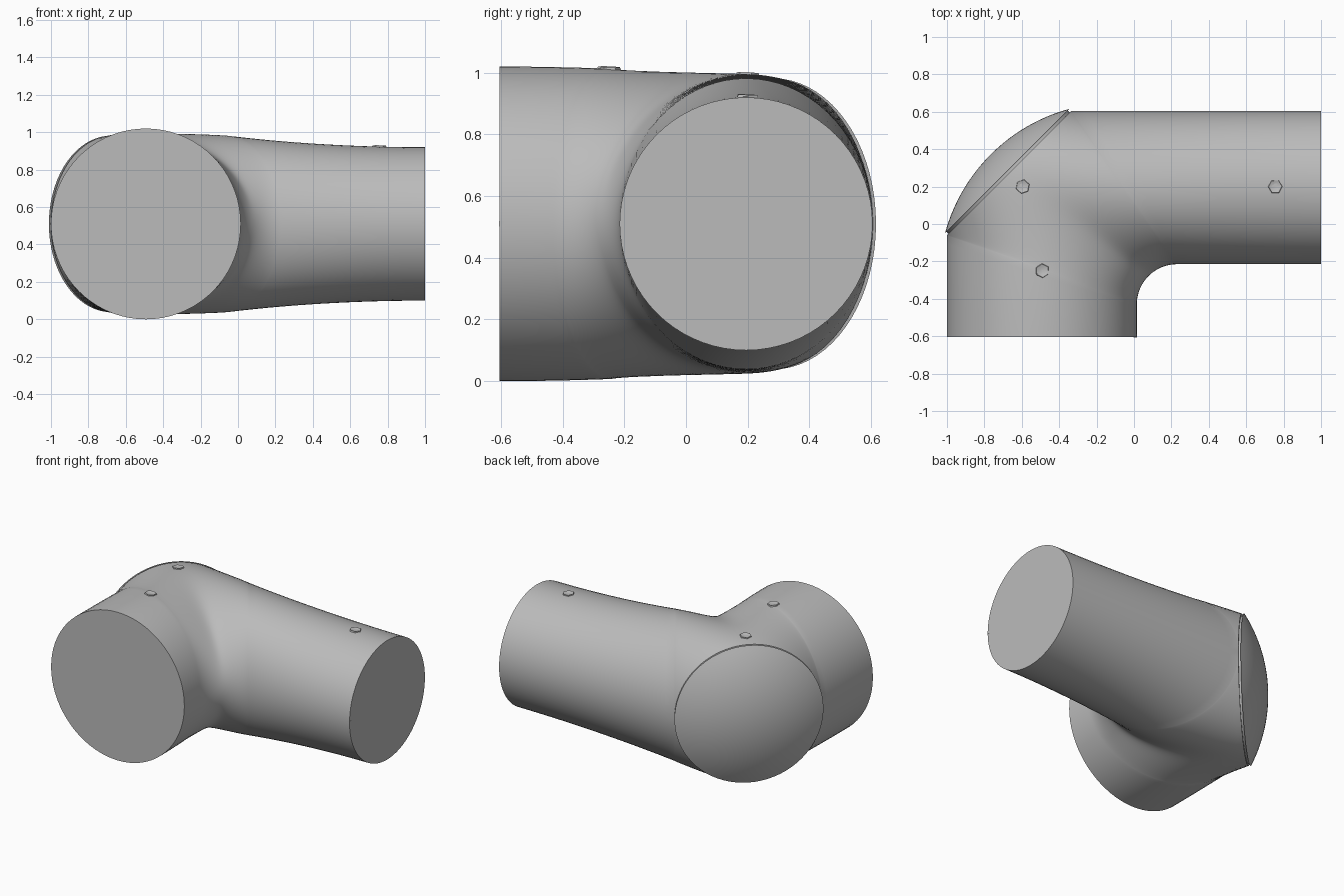
import bpy, bmesh
from math import sin, cos, pi, asin, sqrt, radians
from mathutils import Vector, Matrix
from mathutils.bvhtree import BVHTree

default = bpy.data.objects.get("Cube")
if default:
    bpy.data.objects.remove(default)

grey = bpy.data.materials.new("plain grey")
grey.use_nodes = True
grey.diffuse_color = (0.5, 0.5, 0.5, 1)
grey.node_tree.nodes["Principled BSDF"].inputs["Base Color"].default_value = (0.5, 0.5, 0.5, 1)

MID = 0.51                                   # height of the pipe axes
RIM_A, RIM_B = Vector((-1, -0.06)), Vector((-0.335, 0.605))
RIM_MID = (RIM_A + RIM_B) / 2
RIM_R = 0.472


def finish(name, bm):
    bmesh.ops.recalc_face_normals(bm, faces=bm.faces)
    mesh = bpy.data.meshes.new(name)
    bm.to_mesh(mesh)
    bm.free()
    mesh.materials.append(grey)
    obj = bpy.data.objects.new(name, mesh)
    bpy.context.collection.objects.link(obj)
    bpy.ops.object.select_all(action="DESELECT")
    obj.select_set(True)
    bpy.context.view_layer.objects.active = obj
    bpy.ops.object.shade_smooth_by_angle(angle=radians(35))
    return obj


def skin(bm, rows):
    rows = [[bm.verts.new(p) for p in row] for row in rows]
    for a, b in zip(rows, rows[1:]):
        for i in range(len(a) - 1):
            bm.faces.new((a[i], a[i + 1], b[i + 1], b[i]))


def section(inner, outer, height, reach=pi, steps=72):
    """Oval slice from inner to outer edge; a reach below pi leaves it open."""
    row = []
    for i in range(steps + 1):
        ang = reach * (2 * i / steps - 1)
        p = inner.lerp(outer, (1 - cos(ang)) / (1 - cos(reach)))
        row.append((p.x, p.y, MID + height * sin(ang)))
    return row


# elbow body: wide front arm, corner opening onto the rim, narrow side arm
rows = []
for i in range(12):
    t = i / 12
    rows.append(section(Vector((0.015, -0.605 + 0.175 * t)),
                        Vector((-1, -0.605 + 0.545 * t)), 0.51 - 0.007 * t * t))
CORNER = 40
for i in range(CORNER + 1):
    t = i / CORNER
    ang = pi - t * pi / 2
    inner = Vector((0.23 + 0.215 * cos(ang), -0.43 + 0.215 * sin(ang)))
    outer = RIM_A.lerp(RIM_B, (1 - cos(pi * t)) / 2)
    height = 0.503 - 0.033 * t
    rise = min(0.99, RIM_R * sin(pi * t) / height)
    rows.append(section(inner, outer, height, pi - asin(max(rise, 0))))
for i in range(1, 21):
    t = i / 20
    rows.append(section(Vector((0.23 + 0.77 * t, -0.215)),
                        Vector((-0.335 + 1.335 * t, 0.605)), 0.41 + 0.06 * (1 - t) ** 2))
bm = bmesh.new()
skin(bm, rows)
bmesh.ops.remove_doubles(bm, verts=bm.verts, dist=0.0005)
bmesh.ops.holes_fill(bm, edges=[e for e in bm.edges if e.is_boundary])
surface = BVHTree.FromBMesh(bm)
finish("elbow_body", bm)

# domed cap, set off from the rim by a narrow groove
BASE, RISE = 0.014, 0.126
ball = (RIM_R ** 2 + RISE ** 2) / (2 * RISE)
profile = [(0.458, -0.01), (0.458, BASE)]
for i in range(17):
    r = RIM_R * (1 - i / 16)
    profile.append((r, BASE + RISE - ball + sqrt(ball ** 2 - r ** 2)))
bm = bmesh.new()
skin(bm, [[(r * cos(2 * pi * k / 72), r * sin(2 * pi * k / 72), h) for k in range(73)]
          for r, h in profile])
bmesh.ops.remove_doubles(bm, verts=bm.verts, dist=0.0005)
turn = Vector((-1, 1, 0)).to_track_quat("Z", "Y").to_matrix().to_4x4()
bmesh.ops.transform(bm, verts=bm.verts,
                    matrix=Matrix.Translation((RIM_MID.x, RIM_MID.y, MID)) @ turn)
finish("domed_cap", bm)

# small hexagonal socket screws lying almost flush on the top
for name, x, y in (("corner_screw", -0.595, 0.2), ("front_screw", -0.49, -0.25),
                   ("side_screw", 0.755, 0.2)):
    spot, normal, _, _ = surface.ray_cast(Vector((x, y, 2)), Vector((0, 0, -1)))
    if normal.z < 0:
        normal = -normal
    bm = bmesh.new()
    bmesh.ops.create_cone(bm, cap_ends=True, segments=6, radius1=0.04, radius2=0.036, depth=0.012)
    top = max(bm.faces, key=lambda f: f.calc_center_median().z)
    bmesh.ops.inset_region(bm, faces=[top], thickness=0.017)
    bmesh.ops.translate(bm, verts=top.verts, vec=(0, 0, -0.006))
    bmesh.ops.transform(bm, verts=bm.verts, matrix=Matrix.Translation(spot)
                        @ normal.to_track_quat("Z", "Y").to_matrix().to_4x4())
    finish(name, bm)

# tiny alignment keys at the inner edge of each open end
for name, place in (("front_key", (0.006, -0.597, MID)), ("side_key", (0.992, -0.206, MID))):
    bm = bmesh.new()
    bmesh.ops.create_cube(bm, size=0.018, matrix=Matrix.Translation(place))
    finish(name, bm)
